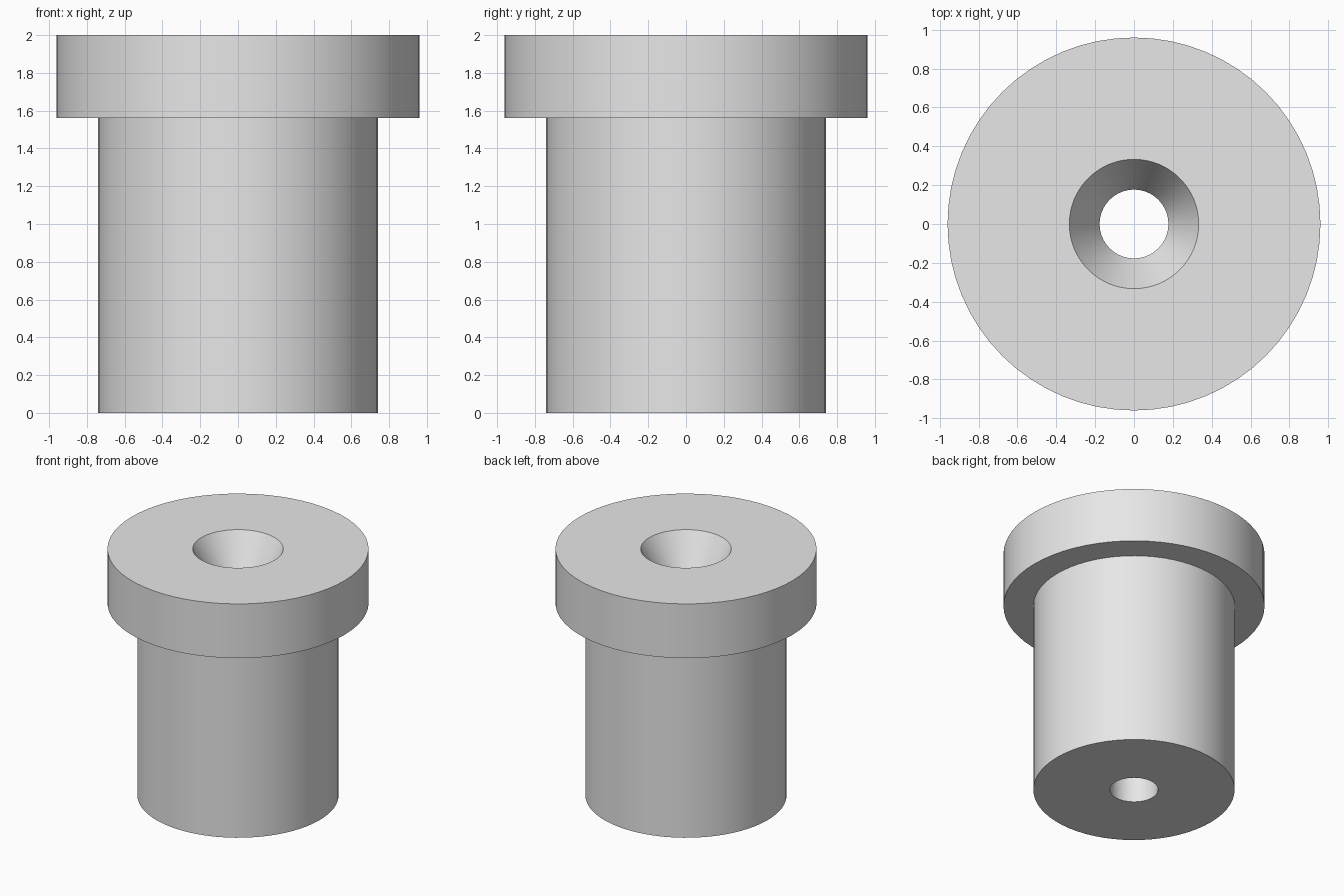
import bpy
import bmesh
import math

cube = bpy.data.objects.get("Cube")
if cube:
    bpy.data.objects.remove(cube, do_unlink=True)

SEGMENTS = 64
HEIGHT = 2.0
HEAD_BOTTOM = 1.56
HEAD_RADIUS = 0.96
SHAFT_RADIUS = 0.74
BORE_RADIUS = 0.177
MOUTH_RADIUS = 0.333
MOUTH_DEPTH = 0.27

# Plain grey metal
metal = bpy.data.materials.new("light grey metal")
metal.use_nodes = True
grey = (0.8, 0.8, 0.8, 1.0)
metal.diffuse_color = grey
metal.node_tree.nodes["Principled BSDF"].inputs["Base Color"].default_value = grey


def lathe(name, profile, material):
    """Revolve a closed (radius, z) profile around the z axis."""
    bm = bmesh.new()
    rings = []
    for i in range(SEGMENTS):
        a = 2 * math.pi * i / SEGMENTS
        rings.append([bm.verts.new((r * math.cos(a), r * math.sin(a), z))
                      for r, z in profile])
    count = len(profile)
    for i in range(SEGMENTS):
        here, there = rings[i], rings[(i + 1) % SEGMENTS]
        for j in range(count):
            k = (j + 1) % count
            bm.faces.new((here[j], there[j], there[k], here[k]))
    bmesh.ops.recalc_face_normals(bm, faces=bm.faces)
    mesh = bpy.data.meshes.new(name)
    bm.to_mesh(mesh)
    bm.free()
    mesh.materials.append(material)
    obj = bpy.data.objects.new(name, mesh)
    bpy.context.collection.objects.link(obj)
    return obj


# Flanged bushing: shaft, head, tapered mouth and straight bore
bushing = lathe("flanged_bushing", [
    (BORE_RADIUS, 0),
    (SHAFT_RADIUS, 0),
    (SHAFT_RADIUS, HEAD_BOTTOM),
    (HEAD_RADIUS, HEAD_BOTTOM),
    (HEAD_RADIUS, HEIGHT),
    (MOUTH_RADIUS, HEIGHT),
    (BORE_RADIUS, HEIGHT - MOUTH_DEPTH),
], metal)

# Smooth round walls, crisp rims
bpy.ops.object.select_all(action="DESELECT")
bushing.select_set(True)
bpy.context.view_layer.objects.active = bushing
bpy.ops.object.shade_smooth_by_angle(angle=math.radians(25))
